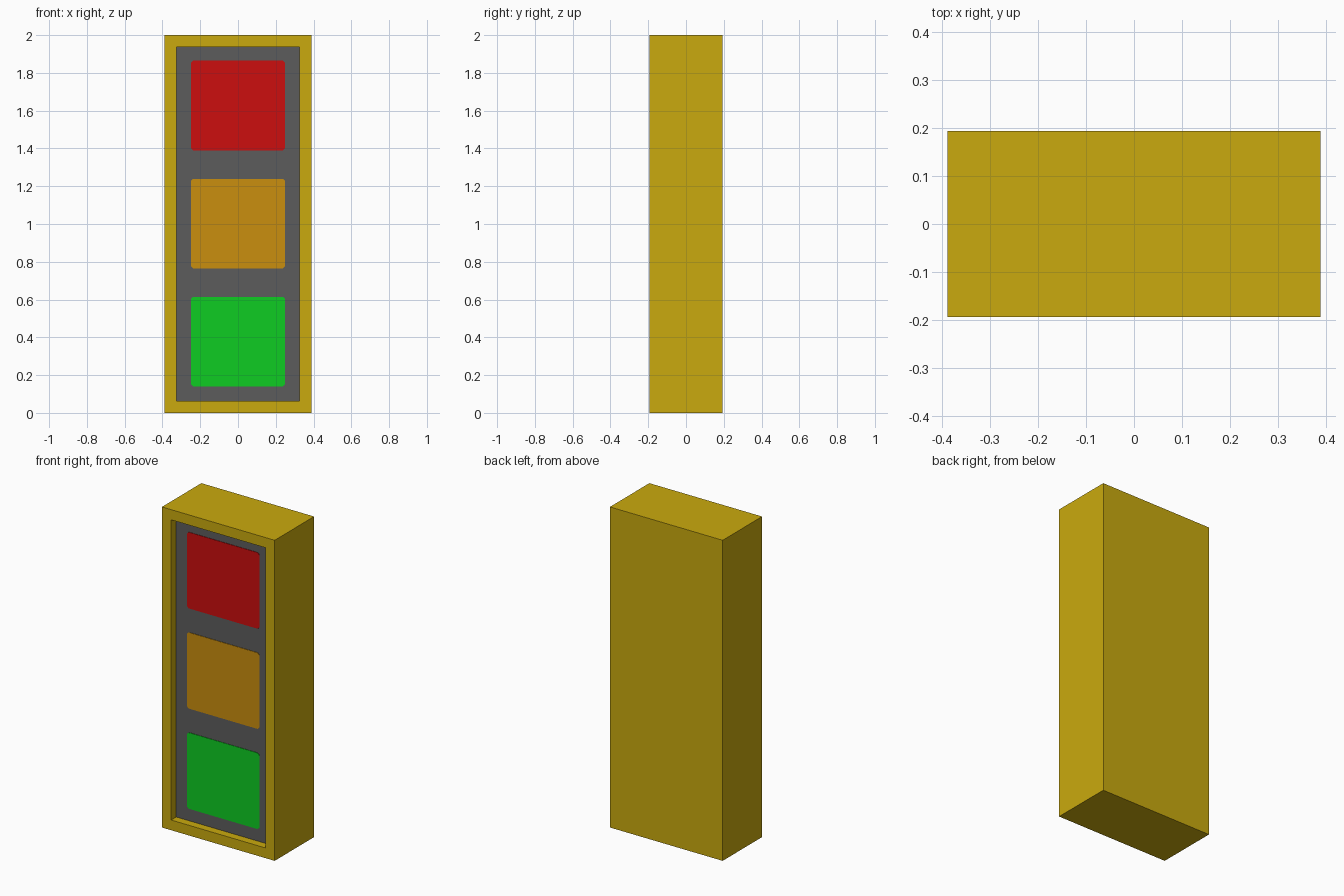
import bpy, bmesh

if "Cube" in bpy.data.objects:
    bpy.data.objects.remove(bpy.data.objects["Cube"])

W, D, H = 0.778, 0.388, 2.0
RIM, RECESS = 0.0635, 0.05


def material(name, rgb):
    # sRGB 0-255 to linear
    lin = [((c / 255 + 0.055) / 1.055) ** 2.4 if c > 10 else c / 255 / 12.92 for c in rgb]
    m = bpy.data.materials.new(name)
    m.diffuse_color = (*lin, 1)
    m.use_nodes = True
    m.node_tree.nodes["Principled BSDF"].inputs["Base Color"].default_value = m.diffuse_color
    return m


def finish(bm, name, mats):
    me = bpy.data.meshes.new(name)
    bm.to_mesh(me)
    bm.free()
    for m in mats:
        me.materials.append(m)
    ob = bpy.data.objects.new(name, me)
    bpy.context.collection.objects.link(ob)
    return ob


yellow = material("yellow", (202, 170, 14))
grey = material("dark_grey", (92, 92, 92))
red = material("red", (204, 14, 14))
amber = material("amber", (202, 142, 14))
green = material("green", (14, 204, 34))

# housing: box with a recessed front tray, tray floor in grey
bm = bmesh.new()
bmesh.ops.create_cube(bm, size=1)
bmesh.ops.scale(bm, vec=(W, D, H), verts=bm.verts)
bmesh.ops.translate(bm, vec=(0, 0, H / 2), verts=bm.verts)
bm.normal_update()
front = next(f for f in bm.faces if f.normal.y < -0.9)
bmesh.ops.inset_region(bm, faces=[front], thickness=RIM, use_even_offset=True)
floor = bmesh.ops.extrude_discrete_faces(bm, faces=[front])["faces"][0]
bmesh.ops.translate(bm, vec=(0, RECESS, 0), verts=floor.verts)
floor.material_index = 1
bmesh.ops.recalc_face_normals(bm, faces=bm.faces)
finish(bm, "housing", [yellow, grey])

# lamps: thin plates with clipped corners on the tray floor
LW, LH, CUT, T = 0.25, 0.2375, 0.012, 0.003
for name, z, mat in (("green_lamp", 0.377, green),
                     ("amber_lamp", 1.002, amber),
                     ("red_lamp", 1.627, red)):
    bm = bmesh.new()
    y = -D / 2 + RECESS
    pts = []
    for sx, sz in ((1, 1), (-1, 1), (-1, -1), (1, -1)):
        pair = [(sx * LW, sz * (LH - CUT)), (sx * (LW - CUT), sz * LH)]
        pts += pair if sx * sz > 0 else pair[::-1]
    face = bm.faces.new([bm.verts.new((px, y, z + pz)) for px, pz in pts])
    top = bmesh.ops.extrude_face_region(bm, geom=[face])["geom"]
    bmesh.ops.translate(bm, vec=(0, -T, 0),
                        verts=[g for g in top if isinstance(g, bmesh.types.BMVert)])
    bmesh.ops.recalc_face_normals(bm, faces=bm.faces)
    finish(bm, name, [mat])
